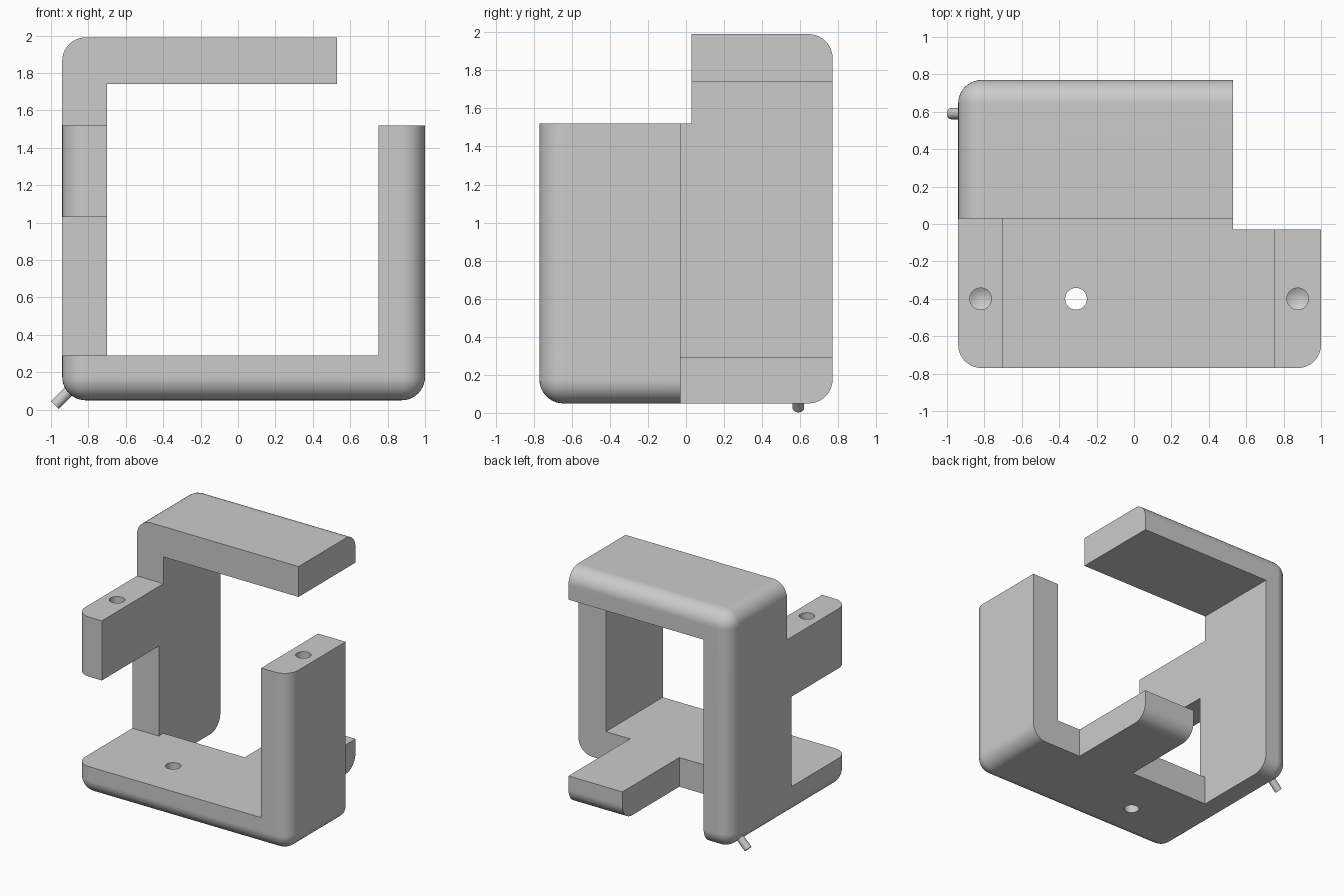
import bpy, bmesh, math
from mathutils import Matrix, Vector

cube = bpy.data.objects.get("Cube")
if cube:
    bpy.data.objects.remove(cube, do_unlink=True)

grey = bpy.data.materials.new("light_grey")
grey.use_nodes = True
grey.diffuse_color = (0.6, 0.6, 0.6, 1)
grey.node_tree.nodes["Principled BSDF"].inputs["Base Color"].default_value = (0.6, 0.6, 0.6, 1)

# Half turn that swaps the floor half of the frame with the wall half
SHIFT = 0.99
SWAP = Matrix(((0, 0, 1, -SHIFT), (0, -1, 0, 0), (1, 0, 0, SHIFT), (0, 0, 0, 1)))
LOW, HIGH = Vector((-0.94, -0.77, 0.05)), Vector((1.0, 0.77, 1.99))
OVER = 0.15   # overshoot, trimmed off by the rounded envelope
HOLE = 0.058


def make(name, bm, matrix=None):
    if matrix:
        bm.transform(matrix)
    bmesh.ops.recalc_face_normals(bm, faces=bm.faces)
    mesh = bpy.data.meshes.new(name)
    bm.to_mesh(mesh)
    bm.free()
    mesh.materials.append(grey)
    obj = bpy.data.objects.new(name, mesh)
    bpy.context.collection.objects.link(obj)
    return obj


def prism(name, outline, bottom, top, matrix):
    bm = bmesh.new()
    face = bm.faces.new([bm.verts.new((x, y, bottom)) for x, y in outline])
    side = bmesh.ops.extrude_face_region(bm, geom=[face])["geom"]
    moved = [v for v in side if isinstance(v, bmesh.types.BMVert)]
    bmesh.ops.translate(bm, verts=moved, vec=(0, 0, top - bottom))
    return make(name, bm, matrix)


def drill(name, mouth, direction, depth, matrix):
    """Round cutter with a conical tip, starting just outside the mouth."""
    bm = bmesh.new()
    bmesh.ops.create_cone(bm, cap_ends=True, segments=40, radius1=HOLE,
                          radius2=HOLE, depth=depth + OVER)
    tip = min(bm.faces, key=lambda f: f.calc_center_median().z)
    centre = bmesh.ops.poke(bm, faces=[tip])["verts"][0]
    centre.co.z -= HOLE * 0.6
    d = Vector(direction)
    turn = Vector((0, 0, -1)).rotation_difference(d).to_matrix().to_4x4()
    place = Matrix.Translation(Vector(mouth) + d * (depth - OVER) / 2) @ turn
    return make(name, bm, matrix @ place)


def boolean(target, tool, operation):
    mod = target.modifiers.new(operation.lower(), "BOOLEAN")
    mod.operation, mod.solver, mod.object = operation, "EXACT", tool
    bpy.context.view_layer.objects.active = target
    bpy.ops.object.modifier_apply(modifier=mod.name)
    bpy.data.objects.remove(tool, do_unlink=True)


# Plate with a side arm, and the post standing at its far end
left, right = LOW.x - OVER, HIGH.x + OVER
front, back = LOW.y - OVER, HIGH.y + OVER
plate = [(left, front), (right, front), (right, -0.03), (0.53, -0.03),
         (0.53, back), (0.04, back), (0.04, 0.03), (left, 0.03)]
post = [(0.75, front), (right, front), (right, -0.03), (0.75, -0.03)]
parts, cutters = [], []
for half, m in (("floor", Matrix()), ("wall", SWAP)):
    parts.append(prism(half + "_plate", plate, LOW.z - OVER, 0.29, m))
    parts.append(prism(half + "_post", post, LOW.z - OVER / 2, 1.52, m))
    cutters.append(drill(half + "_through_hole", (-0.31, -0.4, 0.29), (0, 0, -1), 0.5, m))
    cutters.append(drill(half + "_post_hole", (0.875, -0.4, 1.52), (0, 0, -1), 0.22, m))
    cutters.append(drill(half + "_arm_hole", (0.53, 0.4, 0.17), (-1, 0, 0), 0.22, m))

frame = parts[0]
frame.name = "corner_frame"
for part in parts[1:]:
    boolean(frame, part, "UNION")

# Rounded envelope gives every outer edge its fillet
bm = bmesh.new()
bmesh.ops.create_cube(bm, size=1)
size = HIGH - LOW
bm.transform(Matrix.Translation((LOW + HIGH) / 2) @ Matrix.Diagonal((*size, 1)))
bmesh.ops.bevel(bm, geom=bm.edges[:], offset=0.125, segments=10, profile=0.5, affect="EDGES")
boolean(frame, make("envelope", bm), "INTERSECT")
for cutter in cutters:
    boolean(frame, cutter, "DIFFERENCE")

# Small slanted pin on the lower back corner
bm = bmesh.new()
bmesh.ops.create_cone(bm, cap_ends=True, segments=24, radius1=0.03, radius2=0.03, depth=0.16)
axis = Vector((1, 0, 1)).normalized()
tilt = Matrix.Rotation(math.radians(45), 4, "Y")
pin = make("corner_pin", bm, Matrix.Translation(Vector((-0.979, 0.59, 0.024)) + axis * 0.08) @ tilt)

for obj in (frame, pin):
    bpy.ops.object.select_all(action="DESELECT")
    obj.select_set(True)
    bpy.context.view_layer.objects.active = obj
    bpy.ops.object.shade_smooth_by_angle(angle=math.radians(30))
    obj.modifiers.new("flat_face_normals", "WEIGHTED_NORMAL").keep_sharp = True
